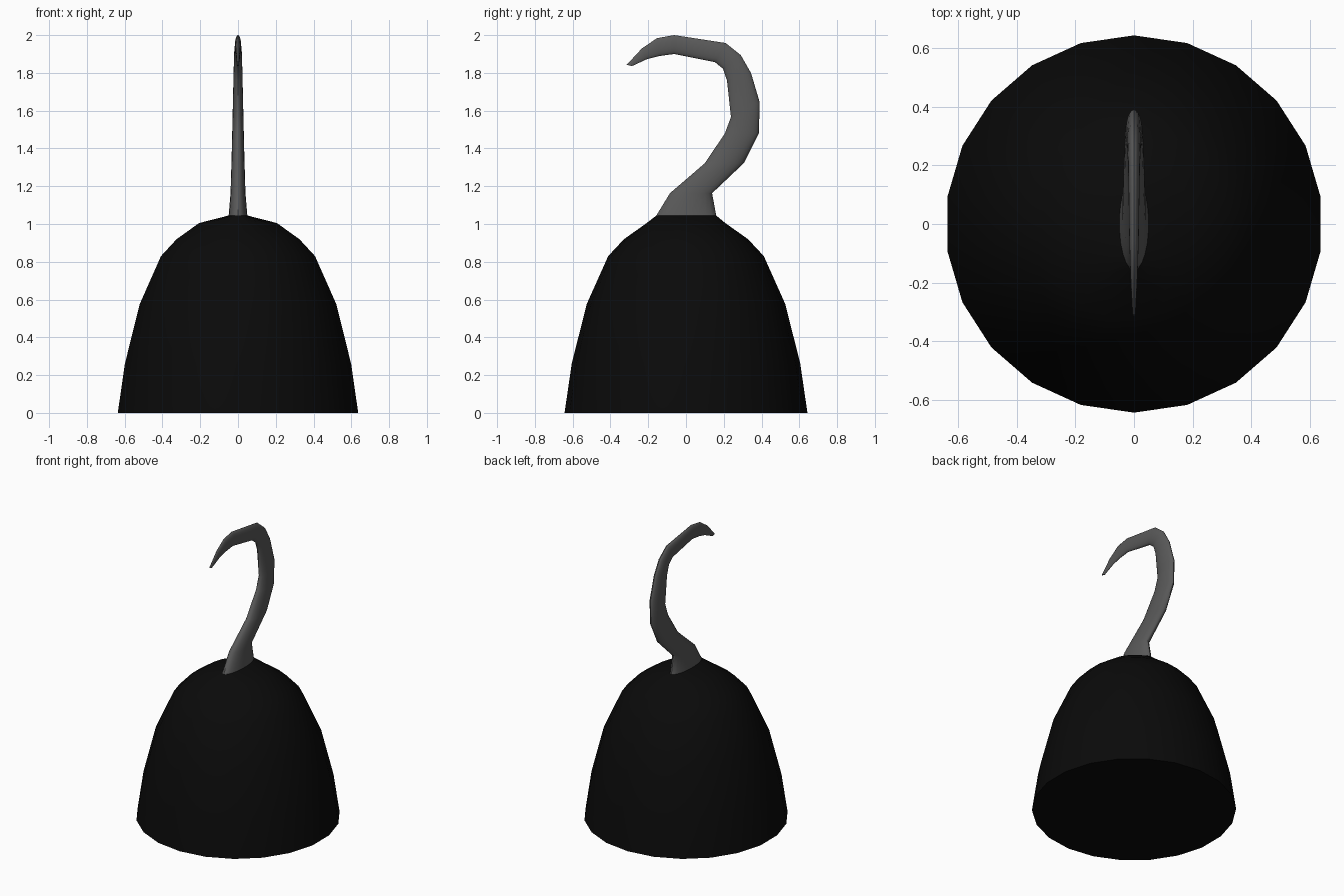
import bpy, bmesh, math
from mathutils import Vector

if "Cube" in bpy.data.objects:
    bpy.data.objects.remove(bpy.data.objects["Cube"])

SIDES = 22


def ring(inner, outer, half_width):
    """Ellipse spanning two (y, z) points, with the given half width in x."""
    a, b = Vector((0, *inner)), Vector((0, *outer))
    mid, half = (a + b) / 2, (b - a) / 2
    pts = []
    for i in range(SIDES):
        t = math.pi / 2 + 2 * math.pi * i / SIDES
        pts.append(mid + half * math.sin(t) + Vector((half_width * math.cos(t), 0, 0)))
    return pts


def loft(name, rings, color, cap_start, cap_end, angle):
    bm = bmesh.new()
    loops = [[bm.verts.new(p) for p in r] for r in rings]
    for lo, hi in zip(loops, loops[1:]):
        for i in range(SIDES):
            j = (i + 1) % SIDES
            bm.faces.new((lo[i], lo[j], hi[j], hi[i]))
    if cap_start:
        bm.faces.new(loops[0][::-1])
    if cap_end:
        bm.faces.new(loops[-1])
    bmesh.ops.recalc_face_normals(bm, faces=bm.faces)
    mesh = bpy.data.meshes.new(name)
    bm.to_mesh(mesh)
    bm.free()
    obj = bpy.data.objects.new(name, mesh)
    bpy.context.collection.objects.link(obj)
    mat = bpy.data.materials.new(name + "_material")
    mat.diffuse_color = (*color, 1)
    mat.use_nodes = True
    mat.node_tree.nodes["Principled BSDF"].inputs["Base Color"].default_value = mat.diffuse_color
    mesh.materials.append(mat)
    bpy.ops.object.select_all(action='DESELECT')
    obj.select_set(True)
    bpy.context.view_layer.objects.active = obj
    bpy.ops.object.shade_smooth_by_angle(angle=math.radians(angle))
    return obj


# Cup: round rings that end in the narrow oval under the hook
cup_profile = [(0.643, 0), (0.605, 0.26), (0.526, 0.575), (0.412, 0.83),
               (0.328, 0.92), (0.208, 1.005)]
base = ring((-0.157, 1.045), (0.16, 1.045), 0.05)
cup_rings = [ring((-r, z), (r, z), r) for r, z in cup_profile] + [base]
loft("cup", cup_rings, (0.003, 0.003, 0.003), True, False, 40)

# Hook: inner point, outer point (y, z) and half width of each section
sections = [
    ((-0.085, 1.163), (0.138, 1.163), 0.040),
    ((0.100, 1.322), (0.307, 1.323), 0.035),
    ((0.206, 1.480), (0.386, 1.481), 0.031),
    ((0.238, 1.566), (0.390, 1.645), 0.028),
    ((0.217, 1.760), (0.344, 1.800), 0.024),
    ((0.196, 1.822), (0.290, 1.894), 0.022),
    ((0.153, 1.857), (0.210, 1.958), 0.020),
    ((-0.063, 1.900), (-0.063, 2.000), 0.016),
    ((-0.143, 1.889), (-0.153, 1.984), 0.013),
    ((-0.206, 1.873), (-0.233, 1.930), 0.010),
    ((-0.286, 1.836), (-0.314, 1.843), 0.005),
]
loft("hook", [base] + [ring(*s) for s in sections], (0.1, 0.1, 0.1), False, True, 40)
